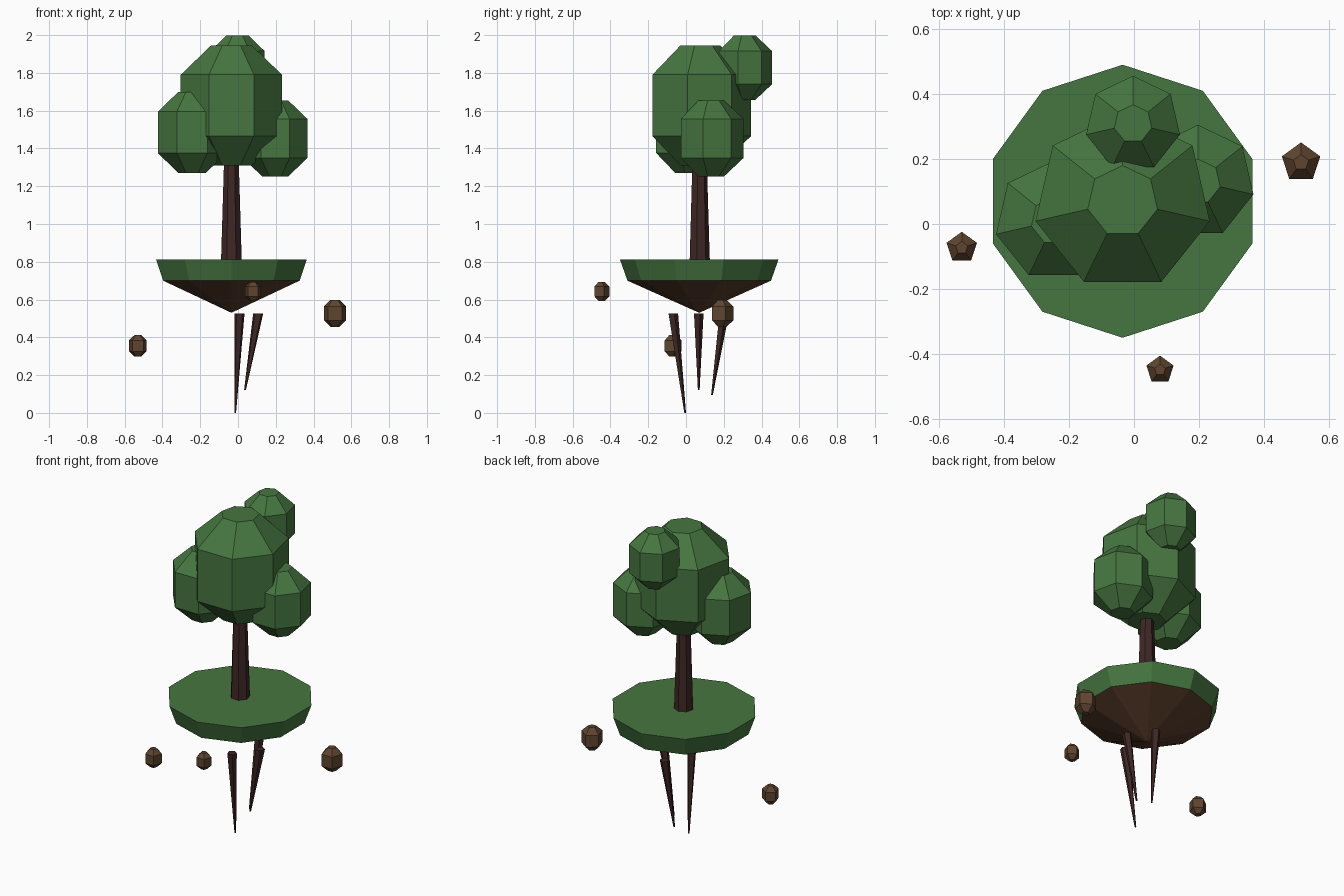
import bpy
import bmesh
from math import sin, cos, tau
from mathutils import Vector

cube = bpy.data.objects.get("Cube")
if cube:
    bpy.data.objects.remove(cube)


def make_material(name, rgb):
    """Flat material from 8-bit display values, stored as linear."""
    lin = [((c / 255 + 0.055) / 1.055) ** 2.4 for c in rgb] + [1]
    mat = bpy.data.materials.new(name)
    mat.use_nodes = True
    mat.diffuse_color = lin
    mat.node_tree.nodes["Principled BSDF"].inputs["Base Color"].default_value = lin
    return mat


LEAF = make_material("leaf green", (70, 118, 64))
BARK = make_material("dark bark", (62, 39, 37))
DIRT = make_material("dirt brown", (90, 62, 43))
ROCK = make_material("rock brown", (94, 69, 47))


def loft(name, mat, sides, rings):
    """Join rings of (centre, radius), each with a corner at +y; radius 0 is a point."""
    bm = bmesh.new()
    loops = []
    for centre, r in rings:
        c = Vector(centre)
        if r == 0:
            loops.append([bm.verts.new(c)])
        else:
            loops.append([bm.verts.new(c + Vector((r * sin(tau * i / sides), r * cos(tau * i / sides), 0)))
                          for i in range(sides)])
    for low, high in zip(loops, loops[1:]):
        for i in range(sides):
            j = (i + 1) % sides
            corners = [low[i % len(low)], low[j % len(low)], high[j % len(high)], high[i % len(high)]]
            bm.faces.new(list(dict.fromkeys(corners)))
    for end in (loops[0], loops[-1]):
        if len(end) > 1:
            bm.faces.new(end)
    bmesh.ops.recalc_face_normals(bm, faces=bm.faces)
    mesh = bpy.data.meshes.new(name)
    bm.to_mesh(mesh)
    bm.free()
    mesh.materials.append(mat)
    obj = bpy.data.objects.new(name, mesh)
    bpy.context.collection.objects.link(obj)
    return obj


def blob(name, mat, sides, centre, r):
    """Faceted ball: straight waist with tapered, flat-capped ends."""
    x, y, z = centre
    profile = [(-1.155, 0.4), (-0.59, 1), (0.59, 1), (1.155, 0.4)]
    return loft(name, mat, sides, [((x, y, z + h * r), k * r) for h, k in profile])


X, Y = -0.035, 0.07  # tree and island axis

# Floating island
loft("grass", LEAF, 10, [((X, Y, 0.70), 0.38), ((X, Y, 0.813), 0.42)])
loft("dirt_cone", DIRT, 10, [((X, Y, 0.53), 0), ((X, Y, 0.70), 0.38)])

# Trunk
loft("trunk", BARK, 7, [((X, Y, 0.81), 0.056), ((X, Y, 1.4), 0.038)])

# Foliage
for name, centre, r in [
    ("main_foliage", (X, Y, 1.628), 0.275),
    ("right_foliage", (-0.243, 0.01, 1.485), 0.186),
    ("left_foliage", (0.197, 0.13, 1.453), 0.175),
    ("back_foliage", (-0.003, 0.308, 1.828), 0.148),
]:
    blob(name, LEAF, 7, centre, r)

# Hanging roots
for name, tip, top in [
    ("front_root", (-0.015, -0.005, 0), (0.008, -0.07, 0.527)),
    ("left_root", (0.037, 0.067, 0.12), (0.107, 0.065, 0.527)),
    ("back_root", (-0.015, 0.137, 0.095), (0.008, 0.2, 0.527)),
]:
    loft(name, BARK, 5, [(tip, 0.005), (top, 0.028)])

# Floating rocks
for name, centre, r in [
    ("left_rock", (0.514, 0.189, 0.527), 0.062),
    ("right_rock", (-0.53, -0.073, 0.355), 0.049),
    ("front_rock", (0.08, -0.449, 0.643), 0.044),
]:
    blob(name, ROCK, 5, centre, r)
